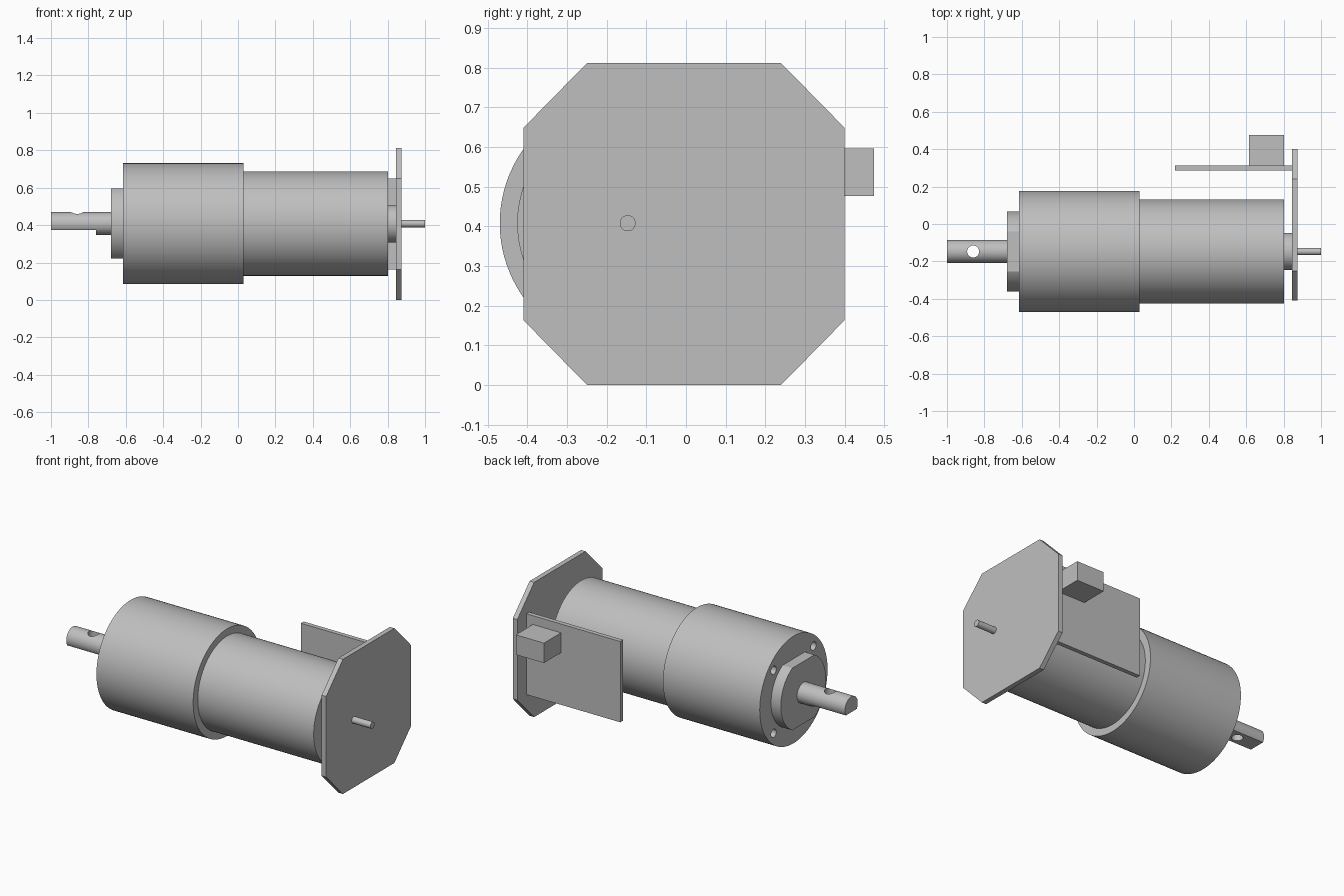
import bpy
import bmesh
import math
from mathutils import Matrix, Vector

cube = bpy.data.objects.get("Cube")
if cube:
    bpy.data.objects.remove(cube)

# One plain grey for every part
grey = bpy.data.materials.new("plain grey")
grey.use_nodes = True
GREY = (0.52, 0.52, 0.52, 1)
grey.diffuse_color = GREY
grey.node_tree.nodes["Principled BSDF"].inputs["Base Color"].default_value = GREY

AXIS_Y, AXIS_Z = -0.147, 0.408


def add_object(name, bm):
    mesh = bpy.data.meshes.new(name)
    bmesh.ops.recalc_face_normals(bm, faces=bm.faces[:])
    bm.to_mesh(mesh)
    bm.free()
    obj = bpy.data.objects.new(name, mesh)
    bpy.context.collection.objects.link(obj)
    mesh.materials.append(grey)
    return obj


def prism(name, outline, x0, x1):
    """Extrude a (y, z) outline along x."""
    bm = bmesh.new()
    face = bm.faces.new([bm.verts.new((x0, y, z)) for y, z in outline])
    moved = bmesh.ops.extrude_face_region(bm, geom=[face])["geom"]
    verts = [v for v in moved if isinstance(v, bmesh.types.BMVert)]
    bmesh.ops.translate(bm, verts=verts, vec=(x1 - x0, 0, 0))
    return add_object(name, bm)


def circle(radius, low=-1, high=1, sides=96):
    """Circle on the motor axis, optionally trimmed flat below and above."""
    points = []
    for i in range(sides):
        a = math.tau * i / sides
        z = radius * math.sin(a)
        if low < z < high:
            points.append((AXIS_Y + radius * math.cos(a), AXIS_Z + z))
            continue
        # End each flat exactly where it meets the circle
        limit = low if z <= low else high
        half = math.sqrt(radius ** 2 - limit ** 2)
        corner = (AXIS_Y + math.copysign(half, math.cos(a)), AXIS_Z + limit)
        if corner not in points:
            points.append(corner)
    return points


def box(name, low, high):
    low, high = Vector(low), Vector(high)
    bm = bmesh.new()
    size = Matrix.Diagonal((high - low).to_4d())
    bmesh.ops.create_cube(bm, size=1, matrix=Matrix.Translation((low + high) / 2) @ size)
    return add_object(name, bm)


def cut(target, cutters):
    for cutter in cutters:
        cutter.hide_render = True
        mod = target.modifiers.new("hole", 'BOOLEAN')
        mod.operation = 'DIFFERENCE'
        mod.solver = 'EXACT'
        mod.object = cutter
    bpy.context.view_layer.update()
    graph = bpy.context.evaluated_depsgraph_get()
    mesh = bpy.data.meshes.new_from_object(target.evaluated_get(graph))
    target.modifiers.clear()
    target.data = mesh
    for cutter in cutters:
        bpy.data.objects.remove(cutter)


# Turned bodies along the motor axis
gearbox = prism("gearbox", circle(0.323), -0.615, 0.03)
motor = prism("motor_can", circle(0.279), 0.03, 0.803)
rear_boss = prism("rear_bearing_boss", circle(0.1), 0.803, 0.845)
front_boss = prism("front_boss", circle(0.215, -0.187, 0.187), -0.68, -0.615)
rear_shaft = prism("encoder_shaft", circle(0.02, sides=32), 0.875, 1.0)

# Output shaft: round at the root, flat underneath towards the tip
shaft_root = prism("output_shaft_root", circle(0.061), -0.76, -0.68)
shaft_tip = prism("output_shaft_tip", circle(0.061, low=-0.033), -1.0, -0.76)

# Pin hole straight through the shaft
bm = bmesh.new()
bmesh.ops.create_cone(bm, cap_ends=True, segments=48, radius1=0.032, radius2=0.032,
                      depth=0.4, matrix=Matrix.Translation((-0.86, AXIS_Y, AXIS_Z)))
cut(shaft_tip, [add_object("pin_hole_cutter", bm)])

# Four mounting holes in the gearbox face
cutters = []
for sy in (-1, 1):
    for sz in (-1, 1):
        hole = [(y + sy * 0.19, z + sz * 0.19) for y, z in circle(0.025, sides=32)]
        cutters.append(prism("mount_hole_cutter", hole, -0.7, -0.5))
cut(gearbox, cutters)

# Octagonal end plate
octagon = []
for sy, sz in ((1, 1), (-1, 1), (-1, -1), (1, -1)):
    pair = [(sy * 0.405, sz * 0.243), (sy * 0.245, sz * 0.406)]
    if sy * sz < 0:
        pair.reverse()
    octagon += [(y - 0.005, z + 0.406) for y, z in pair]
end_plate = prism("end_plate", octagon, 0.845, 0.875)

# Circuit board behind the motor and its connector
board = box("circuit_board", (0.22, 0.285, 0.163), (0.845, 0.312, 0.65))
connector = box("connector", (0.615, 0.312, 0.477), (0.803, 0.475, 0.597))

# Smooth round walls, crisp edges
bpy.ops.object.select_all(action='DESELECT')
for obj in (gearbox, motor, rear_boss, front_boss, rear_shaft, shaft_root, shaft_tip):
    obj.select_set(True)
    bpy.context.view_layer.objects.active = obj
bpy.ops.object.shade_smooth_by_angle(angle=math.radians(25))
